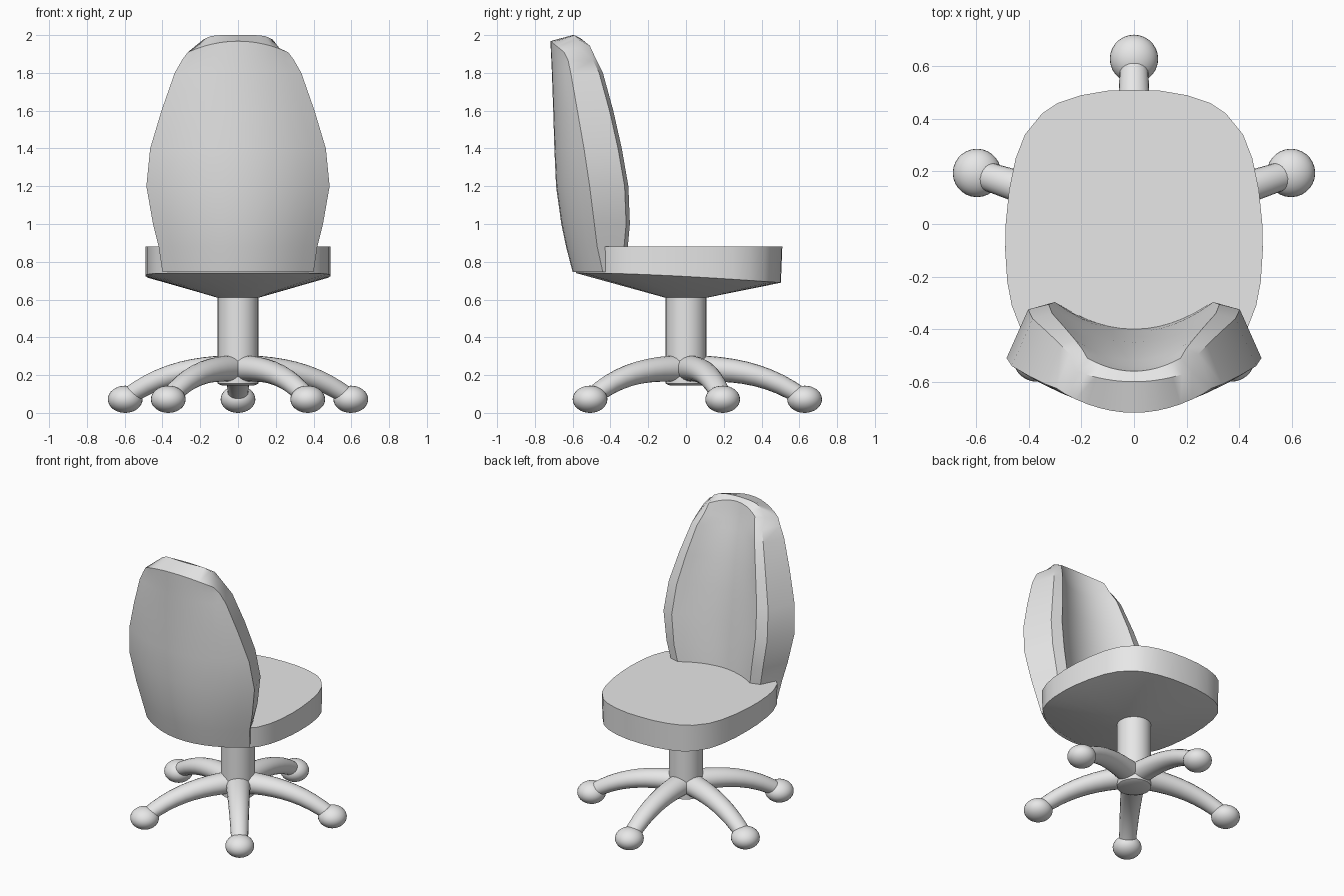
import bpy, bmesh
from math import sin, cos, pi, radians
from mathutils import Vector

if "Cube" in bpy.data.objects:
    bpy.data.objects.remove(bpy.data.objects["Cube"], do_unlink=True)

grey = bpy.data.materials.new("plain grey")
grey.use_nodes = True
colour = (0.8, 0.8, 0.8, 1)
grey.diffuse_color = colour
grey.node_tree.nodes["Principled BSDF"].inputs["Base Color"].default_value = colour


def finish(obj, angle=30):
    obj.data.materials.append(grey)
    bpy.ops.object.select_all(action='DESELECT')
    obj.select_set(True)
    bpy.context.view_layer.objects.active = obj
    bpy.ops.object.shade_smooth_by_angle(angle=radians(angle))


def bridge(bm, a, b, closed=True):
    n = len(a)
    for i in range(n if closed else n - 1):
        j = (i + 1) % n
        bm.faces.new((a[i], a[j], b[j], b[i]))


def add_rings(bm, rings):
    rows = [[bm.verts.new(p) for p in ring] for ring in rings]
    for a, b in zip(rows, rows[1:]):
        bridge(bm, a, b)
    return rows


def to_object(name, bm, angle=30):
    bmesh.ops.recalc_face_normals(bm, faces=bm.faces)
    mesh = bpy.data.meshes.new(name)
    bm.to_mesh(mesh)
    bm.free()
    obj = bpy.data.objects.new(name, mesh)
    bpy.context.collection.objects.link(obj)
    finish(obj, angle)
    return obj


def loft(name, rings, angle=30):
    bm = bmesh.new()
    rows = add_rings(bm, rings)
    bm.faces.new(rows[0])
    bm.faces.new(rows[-1])
    return to_object(name, bm, angle)


# Seat: mirrored outline, straight wall, underside narrowing to the post
half = [(0, .51), (.1, .507), (.2, .49), (.29, .46), (.35, .42), (.415, .34),
        (.45, .25), (.475, .13), (.488, 0), (.49, -.1), (.482, -.22),
        (.465, -.31), (.43, -.4), (.34, -.48), (.2, -.55), (0, -.59)]
outline = half + [(-x, y) for x, y in half[-2:0:-1]]
neck = [Vector((x, y, 0)).normalized() * .11 for x, y in outline]
loft("seat", [
    [(x, y, .88) for x, y in outline],
    [(x, y * .985, .74 - .05 * max(0, (y + .5)) ** 1.5) for x, y in outline],
    [(p.x, p.y, .61) for p in neck]])

# Backrest: cross-sections with a curved back, side wings and a hollow front
# columns: height, half width, corner y, back y, rim y, hollow y
levels = [(.745, .40, -.44, -.60, -.31, -.39),
          (.88, .42, -.47, -.635, -.308, -.40),
          (1.0, .45, -.485, -.66, -.297, -.41),
          (1.2, .485, -.51, -.688, -.305, -.43),
          (1.4, .465, -.54, -.697, -.34, -.45),
          (1.6, .405, -.575, -.703, -.385, -.48),
          (1.8, .335, -.61, -.71, -.44, -.52),
          (1.87, .295, -.625, -.713, -.475, -.54),
          (1.91, .265, -.645, -.718, -.51, -.56)]
STEPS = 12
us = [-1 + 2 * i / STEPS for i in range(STEPS + 1)]


def section(z, w, corner, back, rim, hollow):
    top = z == levels[-1][0]
    edge_y, edge_z = (-.56, 1.93) if top else (rim - .02, z)
    rear = [(w * u, back + (corner - back) * u * u,
             1.968 - .058 * u * u if top else z) for u in us]
    front = [(w * .67 * u, hollow + (rim - hollow) * u * u,
              1.985 - .04 * u * u if top else z) for u in us]
    return (rear + [(w * .83, edge_y, edge_z)] + front[::-1]
            + [(-w * .83, edge_y, edge_z)])


bm = bmesh.new()
rows = add_rings(bm, [section(*lv) for lv in levels])
bm.faces.new(rows[0])
# Crown: ridge line between the rear edge and the front rim
last, n = rows[-1], STEPS + 1
ridge = [bm.verts.new((.22 * u, -.6 + .04 * u * u, 2 - .07 * u ** 6)) for u in us[1:-1]]
ridge = [last[-1]] + ridge + [last[n]]
bridge(bm, last[:n], ridge, False)
bridge(bm, ridge, last[n + 1:2 * n + 1][::-1], False)
to_object("backrest", bm, 28)


# Post
def circle(r, z, count=32):
    return [(r * cos(2 * pi * i / count), r * sin(2 * pi * i / count), z) for i in range(count)]


loft("post", [circle(.085, .145), circle(.108, .155), circle(.108, .63)])


# Five arched legs, each ending in a flattened ball foot
def leg_rings(angle):
    out = Vector((cos(angle), sin(angle), 0))
    side = Vector((-sin(angle), cos(angle), 0))
    up = Vector((0, 0, 1))
    rings = []
    for k in range(11):
        t = k / 10
        centre = out * (.62 * t) + up * (.235 - .155 * t ** 2.8)
        slope = -.155 * 2.8 * t ** 1.8 / .62
        normal = (up - out * slope).normalized()
        r = .073 - .026 * t
        rings.append([centre + side * (1.12 * r * cos(a)) + normal * (r * sin(a))
                      for a in (2 * pi * i / 20 for i in range(20))])
    return rings


for i in range(5):
    angle = pi / 2 + i * 2 * pi / 5
    loft(f"leg_{i + 1}", leg_rings(angle))
    bpy.ops.mesh.primitive_uv_sphere_add(
        segments=28, ring_count=16, radius=1,
        location=(.628 * cos(angle), .628 * sin(angle), .072))
    foot = bpy.context.object
    foot.name = f"foot_{i + 1}"
    foot.scale = (.092, .092, .072)
    bpy.ops.object.transform_apply(location=False, rotation=False, scale=True)
    finish(foot)
